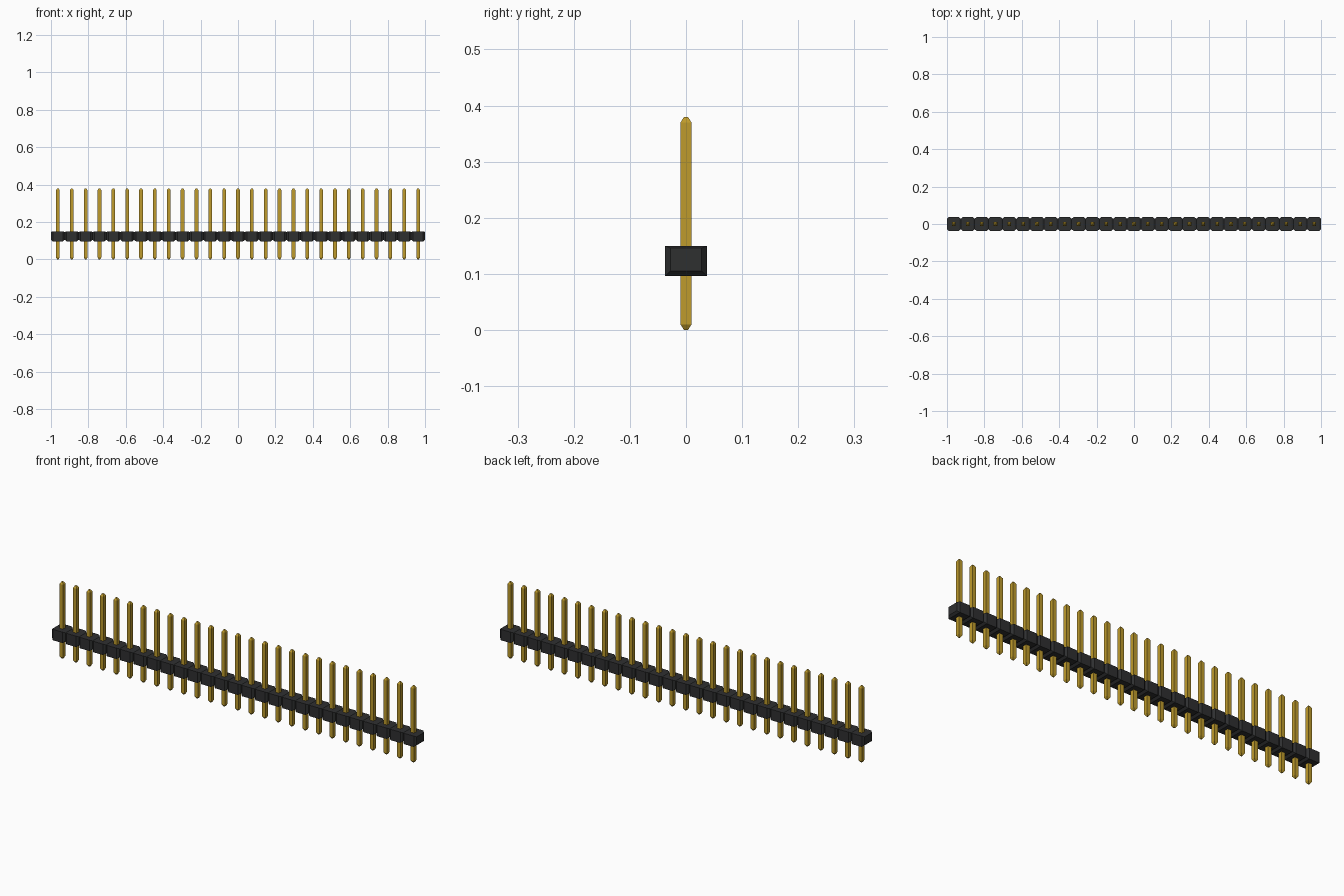
import bpy
import bmesh

if "Cube" in bpy.data.objects:
    bpy.data.objects.remove(bpy.data.objects["Cube"], do_unlink=True)

COUNT = 27
PITCH = 2 / COUNT
START = -1 + PITCH / 2


def make_material(name, color, roughness):
    mat = bpy.data.materials.new(name)
    mat.use_nodes = True
    mat.diffuse_color = color
    bsdf = mat.node_tree.nodes["Principled BSDF"]
    bsdf.inputs["Base Color"].default_value = color
    bsdf.inputs["Roughness"].default_value = roughness
    return mat


def loft(name, rings, material):
    """Join four-cornered rings into a closed solid, repeated along the row."""
    bm = bmesh.new()
    loops = [[bm.verts.new(p) for p in ring] for ring in rings]
    for a, b in zip(loops, loops[1:]):
        for i in range(4):
            j = (i + 1) % 4
            bm.faces.new((a[i], a[j], b[j], b[i]))
    bm.faces.new(loops[0])
    bm.faces.new(loops[-1])
    bmesh.ops.recalc_face_normals(bm, faces=bm.faces)
    mesh = bpy.data.meshes.new(name)
    bm.to_mesh(mesh)
    bm.free()
    mesh.materials.append(material)
    obj = bpy.data.objects.new(name, mesh)
    bpy.context.collection.objects.link(obj)
    obj.location.x = START
    array = obj.modifiers.new("Row", 'ARRAY')
    array.count = COUNT
    array.use_relative_offset = False
    array.use_constant_offset = True
    array.constant_offset_displace = (PITCH, 0, 0)
    return obj


def cross_section(x, half_y, low, high):
    return [(x, -half_y, low), (x, half_y, low), (x, half_y, high), (x, -half_y, high)]


def square(z, h):
    return [(-h, -h, z), (h, -h, z), (h, h, z), (-h, h, z)]


black = make_material("black plastic", (0.028, 0.029, 0.030, 1), 0.6)
gold = make_material("gold metal", (0.52, 0.33, 0.025, 1), 0.4)

# Housing blocks, with all edges of both end faces chamfered
end = PITCH / 2
loft("housing_blocks", [
    cross_section(-end, 0.028, 0.105, 0.146),
    cross_section(-end + 0.010, 0.037, 0.096, 0.150),
    cross_section(end - 0.010, 0.037, 0.096, 0.150),
    cross_section(end, 0.028, 0.105, 0.146),
], black)

# Square pins with tapered tips
loft("pins", [
    square(0.0, 0.0035),
    square(0.010, 0.0098),
    square(0.370, 0.0098),
    square(0.380, 0.0035),
], gold)
